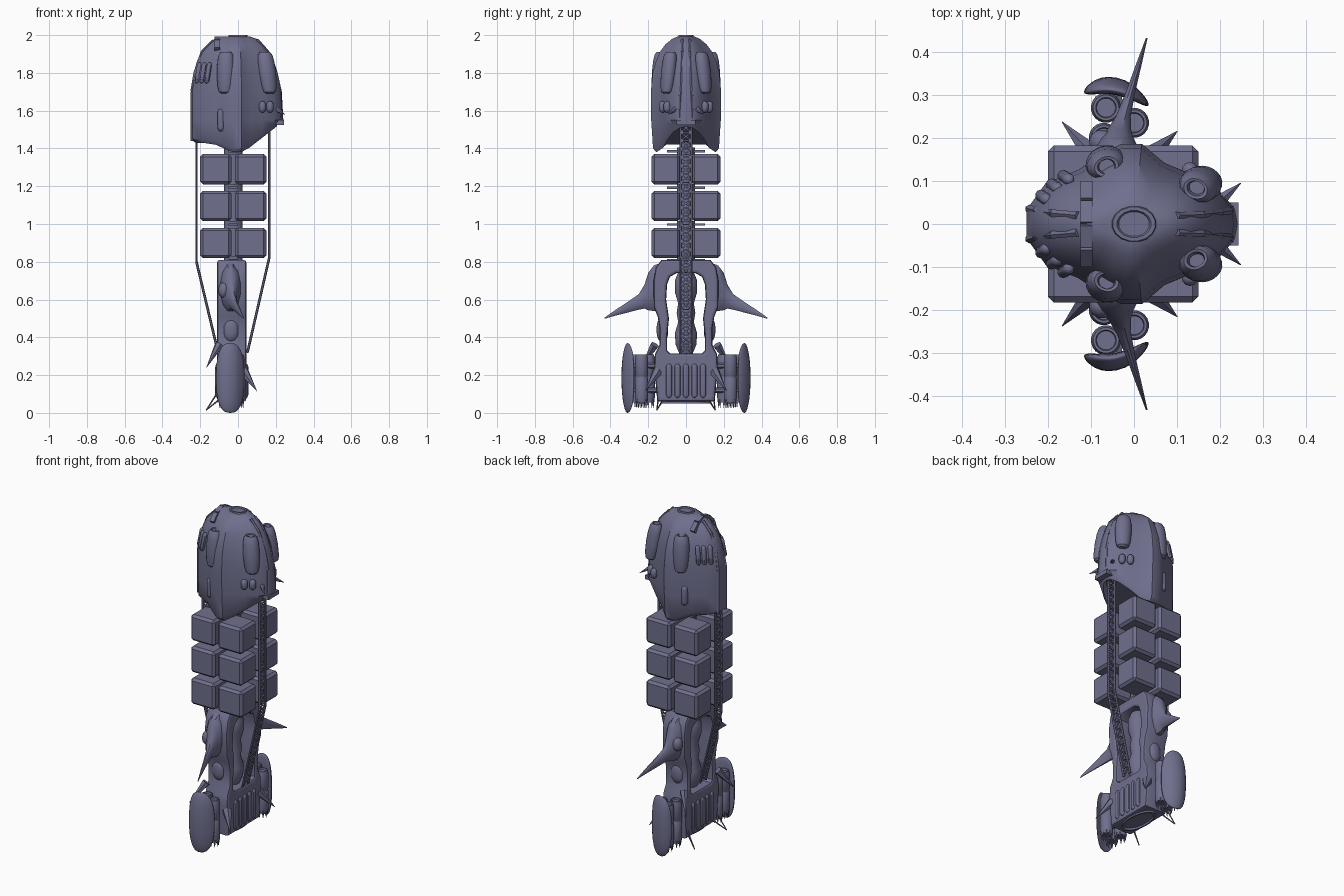
import bpy, bmesh, math
from mathutils import Vector, Matrix

old = bpy.data.objects.get("Cube")
if old:
    bpy.data.objects.remove(old, do_unlink=True)

mat = bpy.data.materials.new("slate violet hull")
mat.use_nodes = True
COLOR = (0.16, 0.16, 0.27, 1)
mat.diffuse_color = COLOR
mat.node_tree.nodes["Principled BSDF"].inputs["Base Color"].default_value = COLOR
SIDES = ((1, "left"), (-1, "right"))


def smooth(ob, angle=35):
    bpy.ops.object.select_all(action='DESELECT')
    ob.select_set(True)
    bpy.context.view_layer.objects.active = ob
    bpy.ops.object.shade_smooth_by_angle(angle=math.radians(angle))


def finish(name, bm):
    bmesh.ops.recalc_face_normals(bm, faces=bm.faces)
    me = bpy.data.meshes.new(name)
    bm.to_mesh(me)
    bm.free()
    me.materials.append(mat)
    ob = bpy.data.objects.new(name, me)
    bpy.context.collection.objects.link(ob)
    smooth(ob)
    return ob


def loft(bm, rings, caps=True):
    rows = [[bm.verts.new(p) for p in r] for r in rings]
    n = len(rows[0])
    for a, b in zip(rows, rows[1:]):
        for i in range(n):
            bm.faces.new((a[i], a[(i + 1) % n], b[(i + 1) % n], b[i]))
    if caps:
        bm.faces.new(rows[0])
        bm.faces.new(rows[-1])


def ring(r, z, n, sx=1, sy=1):
    return [Vector((r * sx * math.cos(math.tau * (i + .5) / n),
                    r * sy * math.sin(math.tau * (i + .5) / n), z)) for i in range(n)]


def tube(bm, p, q, r1, r2=None, n=6):
    p, q = Vector(p), Vector(q)
    rot = (q - p).to_track_quat('Z', 'Y').to_matrix()
    loft(bm, [[p + rot @ v for v in ring(r1, 0, n)],
              [q + rot @ v for v in ring(r1 if r2 is None else r2, 0, n)]])


def chain(bm, pts, r, n=6):
    for a, b in zip(pts, pts[1:]):
        tube(bm, a, b, r, n=n)


def lathe(bm, profile, loc, n=20, sx=1, sy=1, turn=0, tilt=(0, 0)):
    # profile of (radius, height); tilt leans the part by height
    rot = Matrix.Rotation(turn, 3, 'Z')
    loft(bm, [[rot @ v + Vector(loc) + Vector((tilt[0] * z, tilt[1] * z, 0))
               for v in ring(r, z, n, sx, sy)] for r, z in profile])


def box(bm, lo, hi):
    size, mid = Vector(hi) - Vector(lo), (Vector(hi) + Vector(lo)) / 2
    m = Matrix.Translation(mid) @ Matrix.Diagonal((*size, 1))
    return bmesh.ops.create_cube(bm, size=1, matrix=m)["verts"]


def capsule(r, h, k=5):
    arc = [math.pi / 2 * i / k for i in range(k)]
    low = [(r * math.sin(a + .12), -h + r * 1.5 * (1 - math.cos(a))) for a in arc]
    return low + [(a, -b) for a, b in reversed(low)]


# Head shell: a lozenge plan lofted up to a blunt crown
PLAN = [(-1, .17), (-.82, .5), (-.52, .66), (-.3, .85), (-.12, .98), (.08, .98),
        (.3, .75), (.55, .62), (.82, .42), (.97, .2), (1, 0)]
PLAN += [(x, -y) for x, y in reversed(PLAN[:-1])]
LEVELS = [(1.55, .25, .24, .188), (1.7, .25, .232, .19), (1.8, .235, .21, .18),
          (1.86, .218, .19, .163), (1.91, .195, .165, .142), (1.95, .16, .135, .112),
          (1.98, .125, .1, .075), (1.993, .09, .06, .045)]


def head_ring(level, hem=None, shrink=1.0):
    z, back, front, wide = level
    pts = []
    for x, y in PLAN:
        px = x * (front if x > 0 else back) * shrink
        pts.append(Vector((px, y * wide * shrink, z if hem is None else hem(px))))
    return pts


def hem(x):
    if x < .03:
        return 1.38 + min(.05, max(0, -.03 - x) * .45)
    return min(1.53, 1.38 + (x - .03) * .78)


bm = bmesh.new()
base = (0, .25, .225, .178)
loft(bm, [head_ring(base, lambda x: hem(x) + .04, .8), head_ring(base, hem, .9),
          head_ring(base, lambda x: hem(x) + .02)] + [head_ring(l) for l in LEVELS])
finish("head_shell", bm)

# Head trim: crown hatch, docking bar, ridges, lip and panels
bm = bmesh.new()
lathe(bm, [(.055, 1.985), (.05, 2.0), (.04, 2.0), (.036, 1.994)], (0, 0, 0), 16, 1, .8)
chain(bm, [(-.11, -.09, 1.925), (-.11, -.05, 1.965), (-.11, 0, 1.98),
           (-.11, .05, 1.965), (-.11, .09, 1.925)], .02, 4)
box(bm, (.19, -.05, 1.525), (.243, .05, 1.55))
for s, _ in SIDES:
    chain(bm, [(.225, s * .035, 1.56), (.222, s * .03, 1.7), (.2, s * .027, 1.8),
               (.158, s * .022, 1.91), (.1, s * .02, 1.975)], .009)
    chain(bm, [(-.243, s * .035, 1.44), (-.243, s * .035, 1.7), (-.226, s * .03, 1.8),
               (-.188, s * .025, 1.91), (-.13, s * .02, 1.97)], .01)
    tube(bm, (.2, s * .055, 1.61), (.248, s * .095, 1.58), .016, .001)
    for x, y in ((-.21, .062), (-.185, .088), (-.158, .108)):
        lathe(bm, capsule(.014, .055), (x, s * y, 1.8), 10, tilt=(.15, -s * .1))
    lathe(bm, capsule(.02, .06), (-.09, s * .142, 1.55), 10)
    for x, z in ((.13, 1.62), (.17, 1.62)):
        lathe(bm, capsule(.02, .03), (x, s * (.205 - .62 * x), z), 10)
finish("head_trim", bm)

# Four upright pods with recessed mouths
POD = [(.018, -.11), (.032, -.1), (.04, -.07), (.045, 0), (.043, .06),
       (.037, .095), (.027, .11), (.02, .108), (.017, .085)]
for s, side in SIDES:
    for part, x, y, turn, tilt in (("fore", -.066, .142, .3, (.02, -.08)),
                                   ("aft", .156, .093, -.4, (-.12, -.1))):
        bm = bmesh.new()
        lathe(bm, POD, (x, s * y, 1.8), sx=1.05, sy=.85, turn=s * turn,
              tilt=(tilt[0], s * tilt[1]))
        finish(f"{side}_{part}_pod", bm)

# Cargo blocks: three tiers of four chamfered containers
bm = bmesh.new()
for z in (.82, 1.015, 1.21):
    for x in (-.2, -.015):
        for y in (-.182, .03):
            box(bm, (x, y, z), (x + .165, y + .152, z + .16))
bmesh.ops.bevel(bm, geom=bm.edges[:], offset=.014, segments=1, affect='EDGES')
finish("cargo_blocks", bm)

# Spine with collars between the tiers
bm = bmesh.new()
tube(bm, (-.025, 0, .74), (-.025, 0, 1.45), .026, n=12)
for z in (.81, .997, 1.192, 1.385):
    tube(bm, (-.025, 0, z - .02), (-.025, 0, z + .02), .05, n=12)
    box(bm, (-.05, -.1, z - .006), (0, .1, z + .006))
finish("spine", bm)


# Lattice trusses on both faces
def truss(name, path):
    bm = bmesh.new()
    for (x1, z1), (x2, z2) in zip(path, path[1:]):
        n = max(1, round(math.hypot(x2 - x1, z2 - z1) / .045))
        pts = [(x1 + (x2 - x1) * i / n, z1 + (z2 - z1) * i / n) for i in range(n + 1)]
        for s in (1, -1):
            tube(bm, (x1, s * .028, z1), (x2, s * .028, z2), .007)
        for (xa, za), (xb, zb) in zip(pts, pts[1:]):
            tube(bm, (xa, -.028, za), (xb, .028, zb), .005, n=4)
            tube(bm, (xa, .028, za), (xb, -.028, zb), .005, n=4)
            tube(bm, (xa, -.028, za), (xa, .028, za), .005, n=4)
    finish(name, bm)


truss("left_truss", [(.165, 1.53), (.165, .82), (.05, .32)])
truss("right_truss", [(-.22, 1.46), (-.22, .8), (-.115, .36)])

# Engine frame: outlined plate with an open middle
EDGE = [(.13, .81), (.16, .77), (.172, .7), (.17, .56), (.15, .51), (.14, .45),
        (.14, .36), (.165, .31), (.168, .24), (.152, .06)]
HOLE = [(.05, .74), (.085, .72), (.1, .68), (.105, .6), (.09, .5), (.1, .4), (.1, .33),
        (.085, .315)]
cu = bpy.data.curves.new("engine_frame", 'CURVE')
cu.dimensions, cu.fill_mode = '2D', 'BOTH'
cu.extrude, cu.bevel_depth, cu.offset, cu.bevel_resolution = .0625, .015, -.015, 1
for half in (EDGE, HOLE):
    pts = half + [(-a, b) for a, b in reversed(half)]
    sp = cu.splines.new('POLY')
    sp.points.add(len(pts) - 1)
    for p, (a, b) in zip(sp.points, pts):
        p.co = (a, b, 0, 1)
    sp.use_cyclic_u = True
cu.materials.append(mat)
frame = bpy.data.objects.new("engine_frame", cu)
bpy.context.collection.objects.link(frame)
frame.matrix_world = Matrix(((0, 0, 1, -.033), (1, 0, 0, 0), (0, 1, 0, 0), (0, 0, 0, 1)))
bpy.ops.object.select_all(action='DESELECT')
frame.select_set(True)
bpy.context.view_layer.objects.active = frame
bpy.ops.object.convert(target='MESH')
smooth(bpy.context.view_layer.objects.active)

# Reactor column of stacked bulbs inside the frame
bm = bmesh.new()
lathe(bm, [(.03, .3), (.055, .36), (.06, .42), (.042, .48), (.05, .53), (.042, .58),
           (.06, .64), (.06, .7), (.035, .76)], (-.033, 0, 0))
finish("reactor_column", bm)

# Engine ribs on both faces, and the exhaust rim
bm = bmesh.new()
for x in (-.11, .044):
    for i in range(-2, 3):
        lathe(bm, capsule(.016, .09), (x, i * .045, .17), 10, .7)
lathe(bm, [(.1, .07), (.1, .05), (.088, .05), (.08, .068)], (-.033, 0, 0), 24, .62, 1.3)
finish("engine_ribs", bm)

for s, side in SIDES:
    # Swept wing tapering to a point
    bm = bmesh.new()
    rings = []
    for y, lo, hi, t in ((.13, .53, .8, .06), (.17, .535, .785, .055), (.2, .54, .745, .04),
                         (.22, .55, .68, .028), (.25, .545, .63, .018), (.31, .53, .588, .011),
                         (.37, .515, .548, .007), (.432, .498, .504, .002)):
        x = -.04 + max(0, y - .2) * .3
        rings.append([(x + v.x, s * y, (lo + hi) / 2 + v.y)
                      for v in ring(1, 0, 12, t, (hi - lo) / 2)])
    loft(bm, rings)
    finish(f"{side}_wing", bm)

    # Flank intakes and sensor boss
    bm = bmesh.new()
    lathe(bm, capsule(.045, .065), (-.037, s * .125, .44), 16, 1, .7)
    lathe(bm, capsule(.03, .04), (-.075, s * .19, .65), 12)
    finish(f"{side}_flank_intake", bm)

    # Booster tanks with toothed nozzles
    bm = bmesh.new()
    for x, y in ((-.065, .27), (.0, .235), (-.07, .2)):
        lathe(bm, [(.03, .055), (.035, .08), (.035, .18), (.032, .185), (.032, .195),
                   (.035, .2), (.035, .29), (.03, .31), (.024, .31), (.022, .3)],
              (x, s * y, 0))
        for i in range(8):
            a = math.tau * i / 8
            px, py = x + .027 * math.cos(a), s * y + .027 * math.sin(a)
            tube(bm, (px, py, .07), (px, py, .025), .009, .001, 4)
    for z in (.12, .25):
        tube(bm, (-.035, s * .14, z), (-.04, s * .31, z), .014)
    finish(f"{side}_booster_tanks", bm)

    # Curved outer fairing
    bm = bmesh.new()
    bmesh.ops.create_uvsphere(bm, u_segments=32, v_segments=18, radius=1)
    for v in bm.verts:
        a, b, c = v.co
        a = math.copysign(abs(a) ** .8, a)
        c = math.copysign(abs(c) ** .75, c)
        v.co = (-.041 + .075 * a, s * (.32 + .02 * b - .028 * a * a - .015 * a - .01 * c * c),
                .185 + .185 * c)
    finish(f"{side}_fairing", bm)

    # Fins and landing spikes
    bm = bmesh.new()
    tube(bm, (.03, s * .15, .22), (.1, s * .215, .115), .028, .001)
    tube(bm, (-.1, s * .165, .36), (-.167, s * .237, .24), .024, .001)
    tube(bm, (-.1, s * .12, .07), (-.168, s * .155, .015), .005, .003)
    tube(bm, (-.1, s * .14, .12), (-.168, s * .155, .015), .005, .003)
    finish(f"{side}_spikes", bm)
